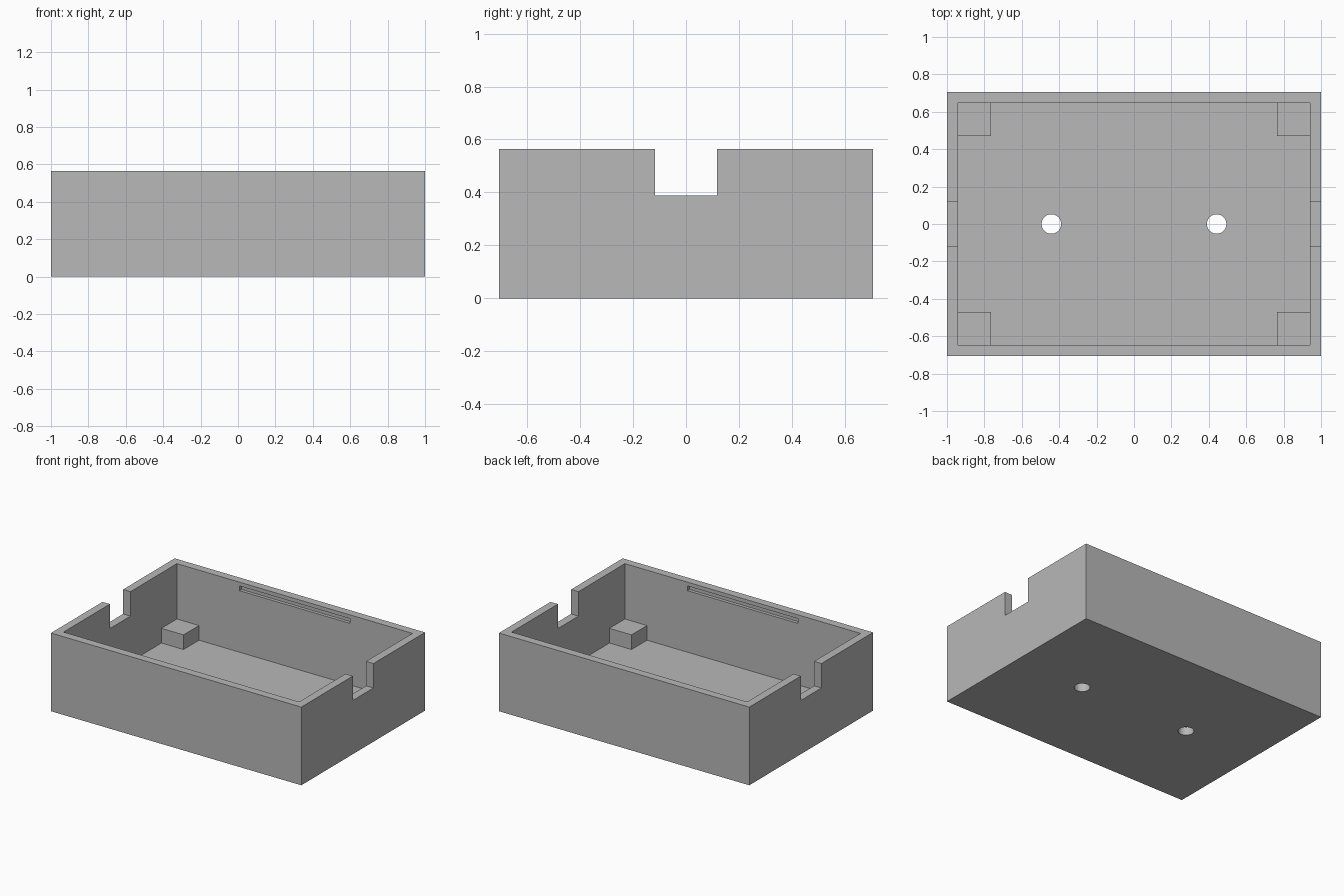
import bpy

default = bpy.data.objects.get("Cube")
if default:
    bpy.data.objects.remove(default, do_unlink=True)

# Main dimensions
MM = 2 / 170
LENGTH, WIDTH, HEIGHT = 170 * MM, 120 * MM, 48 * MM
WALL = 5 * MM
POST = 15 * MM
IN_X, IN_Y = LENGTH / 2 - WALL, WIDTH / 2 - WALL

grey = bpy.data.materials.new("plain grey")
grey.use_nodes = True
colour = (0.48, 0.48, 0.48, 1)
grey.diffuse_color = colour
grey.node_tree.nodes["Principled BSDF"].inputs["Base Color"].default_value = colour


def box(name, x, y, z):
    """Box from (min, max) ranges on each axis."""
    spans = (x, y, z)
    bpy.ops.mesh.primitive_cube_add(size=1, location=[(a + b) / 2 for a, b in spans])
    ob = bpy.context.object
    ob.name = name
    ob.scale = [b - a for a, b in spans]
    bpy.ops.object.transform_apply(location=True, rotation=False, scale=True)
    ob.data.materials.append(grey)
    return ob


def cut(target, cutter):
    """Subtract the cutter from the target, then discard the cutter."""
    cutter.hide_render = True
    mod = target.modifiers.new("cut", "BOOLEAN")
    mod.operation = "DIFFERENCE"
    mod.solver = "EXACT"
    mod.object = cutter
    bpy.context.view_layer.objects.active = target
    bpy.ops.object.modifier_apply(modifier=mod.name)
    bpy.data.objects.remove(cutter, do_unlink=True)


# Open tray
tray = box("tray", (-LENGTH / 2, LENGTH / 2), (-WIDTH / 2, WIDTH / 2), (0, HEIGHT))
cut(tray, box("cavity", (-IN_X, IN_X), (-IN_Y, IN_Y), (WALL, HEIGHT + 0.2)))

# Notches through both end walls
cut(tray, box("notches", (-1.2, 1.2), (-10 * MM, 10 * MM), (HEIGHT - 15 * MM, HEIGHT + 0.3)))

# Shallow grooves inside the front and back walls
groove = IN_Y + 2 * MM
cut(tray, box("grooves", (-0.442, 0.442), (-groove, groove), (0.503, 0.537)))

# Screw holes in the floor
for side in (-1, 1):
    bpy.ops.mesh.primitive_cylinder_add(
        vertices=48, radius=0.052, depth=0.3, location=(side * 0.442, 0, 0))
    hole = bpy.context.object
    hole.data.materials.append(grey)
    cut(tray, hole)

# Support posts in the four inner corners
for sx, side_name in ((-1, "right"), (1, "left")):
    for sy, end_name in ((-1, "front"), (1, "back")):
        xs = sorted((sx * IN_X, sx * (IN_X - POST)))
        ys = sorted((sy * IN_Y, sy * (IN_Y - POST)))
        box(f"{end_name}_{side_name}_post", xs, ys, (WALL, 0.165))
